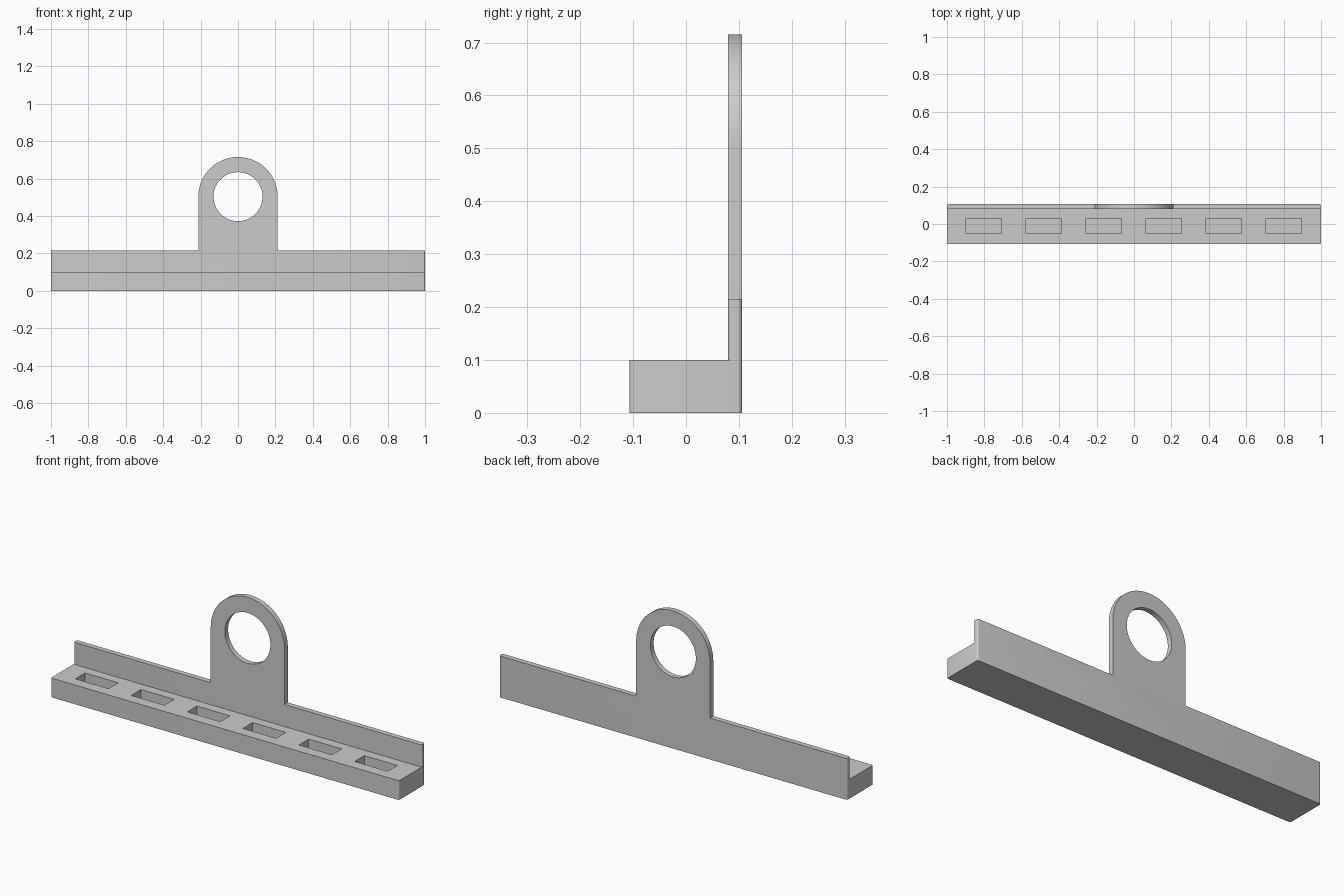
import bpy, bmesh
from math import pi, sin, cos, radians
from mathutils import Matrix, Vector

if "Cube" in bpy.data.objects:
    bpy.data.objects.remove(bpy.data.objects["Cube"], do_unlink=True)

grey = bpy.data.materials.new("light_grey")
grey.use_nodes = True
colour = (0.6, 0.6, 0.6, 1)
grey.diffuse_color = colour
grey.node_tree.nodes["Principled BSDF"].inputs["Base Color"].default_value = colour

FRONT, BACK, PLATE_FRONT = -0.107, 0.106, 0.079
BAR_TOP, RAIL_TOP = 0.1, 0.215
TAB_R, HOLE_R, EYE_Z = 0.212, 0.131, 0.503
EDGE_R = 0.008


def finish(bm, name):
    bmesh.ops.recalc_face_normals(bm, faces=bm.faces)
    mesh = bpy.data.meshes.new(name)
    bm.to_mesh(mesh)
    bm.free()
    mesh.materials.append(grey)
    obj = bpy.data.objects.new(name, mesh)
    bpy.context.collection.objects.link(obj)
    return obj


def add_box(bm, lo, hi):
    lo, hi = Vector(lo), Vector(hi)
    mat = Matrix.Translation((lo + hi) / 2) @ Matrix.Diagonal((*(hi - lo), 1))
    bmesh.ops.create_cube(bm, size=1, matrix=mat)


def round_ends(bm):
    """Round the upright edges at both ends of the part."""
    edges = [e for e in bm.edges
             if all(abs(v.co.x) > 0.99 for v in e.verts)
             and abs(e.verts[0].co.z - e.verts[1].co.z) > 0.05]
    bmesh.ops.bevel(bm, geom=edges, offset=EDGE_R, segments=5,
                    profile=0.5, affect='EDGES')


def cut(obj, cutter):
    """Subtract the cutter, bake the result and remove the cutter."""
    cutter.hide_render = True
    mod = obj.modifiers.new("cut", 'BOOLEAN')
    mod.operation, mod.solver, mod.object = 'DIFFERENCE', 'EXACT', cutter
    graph = bpy.context.evaluated_depsgraph_get()
    mesh = bpy.data.meshes.new_from_object(obj.evaluated_get(graph))
    obj.modifiers.clear()
    obj.data = mesh
    bpy.data.objects.remove(cutter, do_unlink=True)


def smooth(obj):
    bpy.ops.object.select_all(action='DESELECT')
    obj.select_set(True)
    bpy.context.view_layer.objects.active = obj
    bpy.ops.object.shade_smooth_by_angle(angle=radians(30))


# Long base bar
bm = bmesh.new()
add_box(bm, (-1, FRONT, 0), (1, BACK, BAR_TOP))
round_ends(bm)
bar = finish(bm, "base_bar")

# Row of six blind slots
bm = bmesh.new()
for i in range(6):
    x = (i - 2.5) * 0.321 - 0.002
    add_box(bm, (x - 0.095, -0.05, 0.02), (x + 0.095, 0.03, 0.15))
cut(bar, finish(bm, "slot_cutter"))
smooth(bar)

# Back plate: low rail with an arched hanging tab
outline = [(-1, BAR_TOP), (1, BAR_TOP), (1, RAIL_TOP), (TAB_R, RAIL_TOP)]
steps = 48
outline += [(TAB_R * cos(pi * i / steps), EYE_Z + TAB_R * sin(pi * i / steps))
            for i in range(steps + 1)]
outline += [(-TAB_R, RAIL_TOP), (-1, RAIL_TOP)]
bm = bmesh.new()
face = bm.faces.new([bm.verts.new((x, PLATE_FRONT, z)) for x, z in outline])
ext = bmesh.ops.extrude_face_region(bm, geom=[face])
bmesh.ops.translate(bm, vec=(0, BACK - PLATE_FRONT, 0),
                    verts=[g for g in ext["geom"] if isinstance(g, bmesh.types.BMVert)])
bmesh.ops.recalc_face_normals(bm, faces=bm.faces)
round_ends(bm)
plate = finish(bm, "back_plate")

# Round hole through the tab
bm = bmesh.new()
bmesh.ops.create_cone(bm, cap_ends=True, segments=72, radius1=HOLE_R, radius2=HOLE_R,
                      depth=0.3, matrix=Matrix.Translation((0, BACK, EYE_Z))
                      @ Matrix.Rotation(pi / 2, 4, 'X'))
cut(plate, finish(bm, "hole_cutter"))
smooth(plate)
